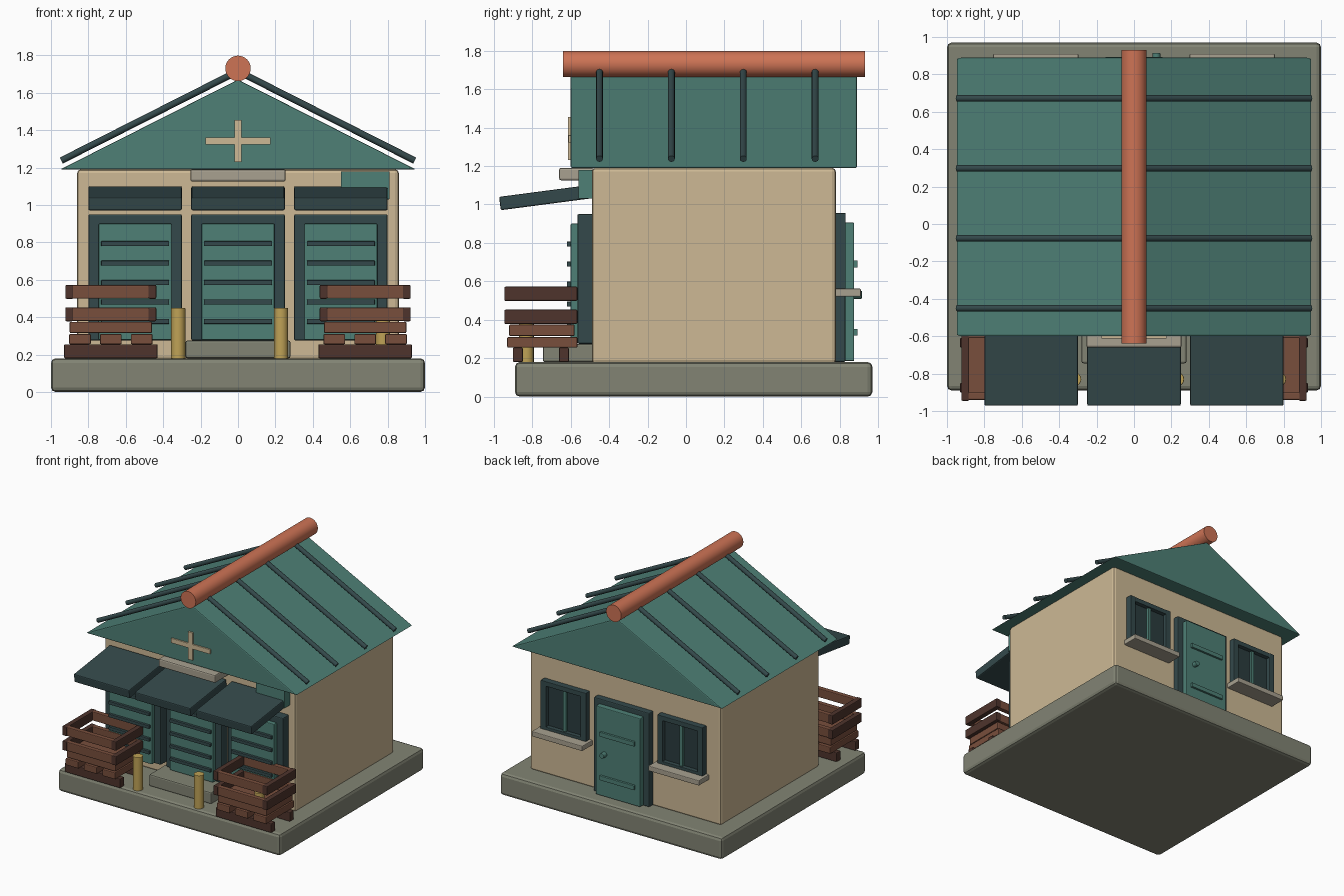
import bpy, bmesh, math
from mathutils import Vector

old = bpy.data.objects.get("Cube")
if old:
    bpy.data.objects.remove(old, do_unlink=True)


def material(name, hex_code):
    srgb = [int(hex_code[i:i + 2], 16) / 255 for i in (0, 2, 4)]
    col = [c / 12.92 if c < 0.04 else ((c + 0.055) / 1.055) ** 2.4 for c in srgb] + [1]
    m = bpy.data.materials.new(name)
    m.use_nodes = True
    m.diffuse_color = col
    node = m.node_tree.nodes["Principled BSDF"]
    node.inputs["Base Color"].default_value = col
    node.inputs["Roughness"].default_value = 0.8
    return m


TEAL = material("teal paint", "4E8076")
DARK = material("dark teal", "34494B")
PANE = material("window dark", "2A3C3E")
CREAM = material("cream plaster", "CDB995")
STONE = material("concrete", "828474")
PALE = material("pale stone", "A8A190")
WOOD = material("brown wood", "784E3C")
DARKWOOD = material("dark brown wood", "4E342C")
YELLOW = material("yellow post paint", "BFA256")
ORANGE = material("orange ridge", "CD7355")


def finish(bm, name, mat, bevel=0):
    bmesh.ops.recalc_face_normals(bm, faces=bm.faces)
    me = bpy.data.meshes.new(name)
    bm.to_mesh(me)
    bm.free()
    me.materials.append(mat)
    ob = bpy.data.objects.new(name, me)
    bpy.context.collection.objects.link(ob)
    if bevel:
        mod = ob.modifiers.new("Bevel", "BEVEL")
        mod.width = bevel
        mod.segments = 2
    return ob


def box(name, mat, x, y, z, bevel=0.006, tilt=0):
    """Box from (min, max) pairs on each axis, tilted about its own x axis."""
    bm = bmesh.new()
    bmesh.ops.create_cube(bm, size=1)
    bmesh.ops.scale(bm, verts=bm.verts, vec=(x[1] - x[0], y[1] - y[0], z[1] - z[0]))
    ob = finish(bm, name, mat, bevel)
    ob.location = [(a + b) / 2 for a, b in (x, y, z)]
    ob.rotation_euler.x = tilt
    return ob


def rod(name, mat, start, end, radius, sides=24, bevel=0):
    start, end = Vector(start), Vector(end)
    bm = bmesh.new()
    bmesh.ops.create_cone(bm, cap_ends=True, segments=sides, radius1=radius,
                          radius2=radius, depth=(end - start).length)
    for f in bm.faces:
        f.smooth = len(f.verts) == 4
    for e in bm.edges:
        e.smooth = all(f.smooth for f in e.link_faces)
    ob = finish(bm, name, mat, bevel)
    ob.location = (start + end) / 2
    ob.rotation_mode = "QUATERNION"
    ob.rotation_quaternion = (end - start).to_track_quat("Z", "Y")
    return ob


def span(centre, half):
    return (centre - half, centre + half)


# Ground slab, walls and front step
box("base_slab", STONE, (-1, 1), (-0.89, 0.97), (0, 0.18), 0.025)
box("walls", CREAM, (-0.86, 0.86), (-0.49, 0.78), (0.17, 1.19), 0.02)
box("front_step", STONE, (-0.28, 0.28), (-0.745, -0.48), (0.18, 0.275), 0.01)

# Gable roof prism
bm = bmesh.new()
gable = [bm.verts.new((x, -0.6, z)) for x, z in ((-0.95, 1.19), (0.95, 1.19), (0, 1.67))]
face = bm.faces.new(gable)
extruded = bmesh.ops.extrude_face_region(bm, geom=[face])["geom"]
bmesh.ops.translate(bm, verts=[g for g in extruded if isinstance(g, bmesh.types.BMVert)],
                    vec=(0, 1.49, 0))
finish(bm, "roof", TEAL, 0.008)

# Ridge pole and raised roof ribs
rod("ridge_pole", ORANGE, (0, -0.64, 1.73), (0, 0.93, 1.73), 0.068, 32)
for i in range(4):
    y = -0.45 + i * 0.374
    for side in (-1, 1):
        rod("roof_rib", DARK, (side * 0.945, y, 1.237), (0, y, 1.715), 0.018, 12)

# Gable cross, sign plate and side sign
box("cross_bar", CREAM, (-0.175, 0.175), (-0.612, -0.595), (1.322, 1.36), 0.002)
box("cross_upright", CREAM, (-0.02, 0.02), (-0.614, -0.595), (1.23, 1.455), 0.002)
box("entrance_plate", PALE, (-0.255, 0.255), (-0.66, -0.48), (1.125, 1.19), 0.01)
box("side_sign", TEAL, (0.55, 0.81), (-0.56, -0.48), (1.03, 1.18), 0.004)

# Front shutters with slats and awnings
for cx in (-0.55, 0, 0.55):
    box("shutter_frame", DARK, span(cx, 0.25), (-0.565, -0.47), (0.275, 0.95), 0.008)
    box("shutter_panel", TEAL, span(cx, 0.195), (-0.6, -0.5), (0.278, 0.9))
    for i in range(5):
        box("shutter_slat", DARK, span(cx, 0.182), (-0.62, -0.59),
            span(0.377 + i * 0.104, 0.013), 0.003)
    box("awning", DARK, span(cx, 0.25), (-0.97, -0.5), (1.0, 1.07), 0.008, 0.13)

# Yellow posts
for x in (-0.32, 0.23, 0.775):
    rod("post", YELLOW, (x, -0.83, 0.17), (x, -0.83, 0.45), 0.038, 20, 0.004)

# Slatted crates on pallets
for side in (-1, 1):
    cx = side * 0.68
    for y in (-0.875, -0.635):
        box("pallet_skid", DARKWOOD, span(cx, 0.25), span(y, 0.026), (0.18, 0.255))
    for dx in (-0.165, 0, 0.165):
        box("pallet_board", WOOD, span(cx + dx, 0.058), (-0.93, -0.565), (0.255, 0.31))
    box("crate_floor", WOOD, span(cx, 0.22), (-0.92, -0.58), (0.315, 0.375))
    for z in (0.415, 0.535):
        for y in (-0.92, -0.59):
            box("crate_long_rail", WOOD, span(cx, 0.238), span(y, 0.02), span(z, 0.036))
        for dx in (-0.222, 0.222):
            box("crate_end_rail", DARKWOOD, span(cx + dx, 0.021), (-0.945, -0.565),
                span(z, 0.037))

# Back door
box("back_door_frame", DARK, (-0.25, 0.25), (0.76, 0.83), (0.18, 0.945), 0.008)
box("back_door", TEAL, (-0.2, 0.2), (0.8, 0.875), (0.185, 0.905))
for z in (0.335, 0.69):
    box("door_hinge_bar", TEAL, span(0, 0.155), (0.86, 0.892), span(z, 0.018), 0.003)
rod("door_knob", TEAL, (0.12, 0.87, 0.53), (0.12, 0.915, 0.53), 0.021, 16, 0.004)

# Back windows
for side in (-1, 1):
    cx = side * 0.525
    box("window_pane", PANE, span(cx, 0.18), (0.77, 0.795), (0.55, 0.94), 0)
    for dx in (-0.18, 0.18):
        box("window_side", DARK, span(cx + dx, 0.024), (0.77, 0.83), (0.55, 0.955), 0.004)
    box("window_head", DARK, span(cx, 0.2), (0.77, 0.829), (0.915, 0.954), 0.004)
    box("window_foot", DARK, span(cx, 0.2), (0.77, 0.829), (0.55, 0.585), 0.004)
    box("window_mullion", TEAL, span(cx, 0.014), (0.78, 0.815), (0.58, 0.92), 0.002)
    box("window_sill", PALE, span(cx, 0.228), (0.77, 0.91), (0.52, 0.562))
